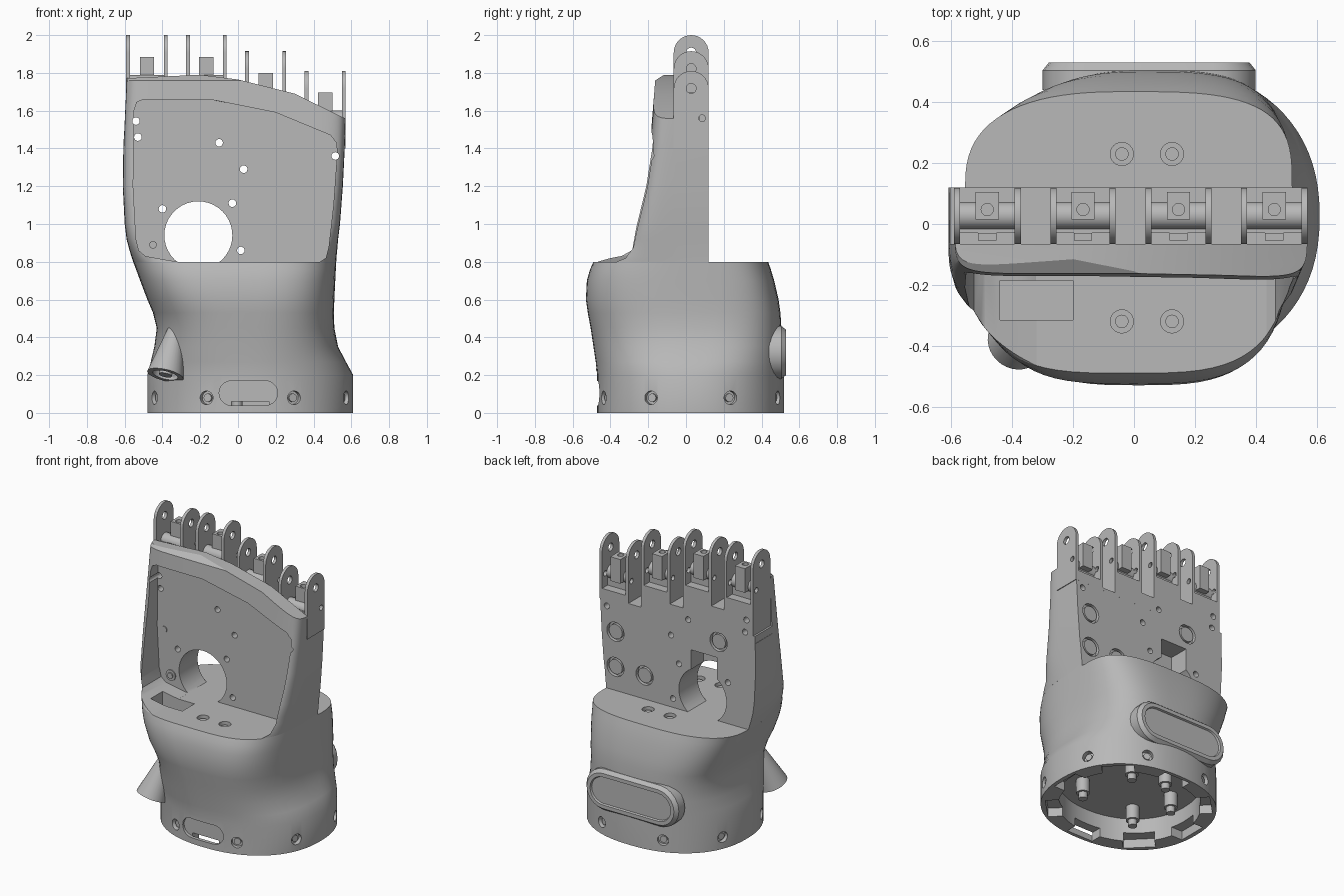
import bpy, bmesh
from math import cos, sin, pi, radians
from mathutils import Vector, Matrix

if "Cube" in bpy.data.objects:
    bpy.data.objects.remove(bpy.data.objects["Cube"])

grey = bpy.data.materials.new("plain grey")
grey.use_nodes = True
grey.diffuse_color = (0.48, 0.48, 0.48, 1)
grey.node_tree.nodes["Principled BSDF"].inputs["Base Color"].default_value = (0.48, 0.48, 0.48, 1)


def finish(name, bm):
    bmesh.ops.recalc_face_normals(bm, faces=bm.faces)
    mesh = bpy.data.meshes.new(name)
    bm.to_mesh(mesh)
    bm.free()
    mesh.materials.append(grey)
    ob = bpy.data.objects.new(name, mesh)
    bpy.context.collection.objects.link(ob)
    return ob


def activate(ob):
    bpy.ops.object.select_all(action='DESELECT')
    ob.select_set(True)
    bpy.context.view_layer.objects.active = ob


def smooth(ob, angle=32):
    activate(ob)
    bpy.ops.object.shade_smooth_by_angle(angle=radians(angle))


def loft(name, rings):
    bm = bmesh.new()
    loops = [[bm.verts.new(p) for p in ring] for ring in rings]
    n = len(loops[0])
    for a, b in zip(loops, loops[1:]):
        for i in range(n):
            j = (i + 1) % n
            bm.faces.new((a[i], a[j], b[j], b[i]))
    bm.faces.new(loops[0])
    bm.faces.new(loops[-1])
    return finish(name, bm)


def prism(name, pts, a, b, axis='y'):
    """Extrude a 2D profile: xz along y, or yz along x."""
    place = (lambda p, d: (p[0], d, p[1])) if axis == 'y' else (lambda p, d: (d, p[0], p[1]))
    return loft(name, [[place(p, d) for p in pts] for d in (a, b)])


def box(name, x0, x1, y0, y1, z0, z1):
    return prism(name, [(x0, z0), (x1, z0), (x1, z1), (x0, z1)], y0, y1)


def rod(name, centre, r, length, axis=(0, 0, 1), r2=None, segs=24):
    bm = bmesh.new()
    turn = Vector((0, 0, 1)).rotation_difference(Vector(axis)).to_matrix().to_4x4()
    bmesh.ops.create_cone(bm, cap_ends=True, segments=segs, radius1=r, radius2=r if r2 is None else r2,
                          depth=length, matrix=Matrix.Translation(centre) @ turn)
    return finish(name, bm)


def cut(target, cutters):
    for c in cutters:
        mod = target.modifiers.new("cut", 'BOOLEAN')
        mod.operation, mod.solver, mod.object = 'DIFFERENCE', 'EXACT', c
        activate(target)
        bpy.ops.object.modifier_apply(modifier=mod.name)
        bpy.data.objects.remove(c)


def obround(x0, x1, z0, z1, n=10):
    r, zc = (z1 - z0) / 2, (z0 + z1) / 2
    right = [(x1 - r + r * cos(t), zc + r * sin(t)) for t in (-pi / 2 + pi * i / n for i in range(n + 1))]
    left = [(x0 + r + r * cos(t), zc + r * sin(t)) for t in (pi / 2 + pi * i / n for i in range(n + 1))]
    return right + left


def power(v, e):
    return (1 if v >= 0 else -1) * abs(v) ** (2 / e)


def oval(x0, x1, y0, ym, y1, front, back, t):
    """Rounded section, widest at ym, with its own squareness in front and behind."""
    c, s = cos(t), sin(t)
    e = front if s < 0 else back + (2 * (back - 2.25) if c > 0 else 0)
    return ((x0 + x1) / 2 + (x1 - x0) / 2 * power(c, e),
            ym + ((y1 - ym) if s > 0 else (ym - y0)) * power(s, e))


# wrist body: rounded sections from the base ring up to the deck
BACK, FACE, FLOOR = .12, -.065, -.08
base = (-.48, .61, -.47, .025, .52, 2.25, 2.25)
sections = [(0, base), (.2, base), (.27, (-.462, .572, -.478, .03, .515, 2.4, 2.35)),
            (.35, (-.443, .53, -.49, .035, .51, 2.6, 2.5)), (.45, (-.43, .51, -.505, .045, .505, 2.8, 2.6)),
            (.53, (-.45, .508, -.52, .06, .5, 3, 2.65)), (.6, (-.48, .51, -.53, .075, .49, 3.2, 2.65)),
            (.7, (-.518, .515, -.525, .1, .467, 3.4, 2.65)), (.76, (-.54, .518, -.508, .115, .449, 3.5, 2.6)),
            (.8, (-.555, .52, -.49, BACK, .435, 3.5, 2.6))]
body = loft("wrist_body", [[(*oval(*s, 2 * pi * i / 80), z) for i in range(80)] for z, s in sections])
cavity = loft("cavity", [[(*oval(-.38, .51, -.38, .025, .43, 2.1, 2.25, 2 * pi * i / 48), z)
                          for i in range(48)] for z in (-.1, .16)])


def deck_pocket():
    return box("deck_pocket", -.44, -.2, -.315, -.185, .62, .9)


cutters = [cavity, deck_pocket(), prism("front_slot", obround(-.1, .21, .04, .17), -.6, -.44)]
deck_holes = [(x, y) for x in (-.04, .125) for y in (-.32, .23)]
cutters += [rod("deck_hole", (x, y, .8), .038, .1) for x, y in deck_holes]

# base ring: screw sockets on the outside and pockets under the rim
sockets = []
for k in range(8):
    t = pi / 8 + k * pi / 4
    x, y = oval(*base, t)
    sockets.append((x, y, Vector((cos(t), sin(t), 0))))
    cutters.append(rod("socket", (x, y, .08), .036, .06, sockets[-1][2]))
    u = k * pi / 4
    px, py = oval(-.41, .54, -.405, .025, .455, 2.2, 2.25, u)
    pocket = box("rim_pocket", -.05, .04, -.1, .1, -.1, .06)
    pocket.data.transform(Matrix.Translation((px, py, 0)) @ Matrix.Rotation(u, 4, 'Z'))
    cutters.append(pocket)
cut(body, cutters)
smooth(body)
for x, y, d in sockets:
    smooth(rod("base_screw", Vector((x, y, .08)) - d * .03, .022, .03, d))
for x, y in deck_holes:
    smooth(rod("deck_screw", (x, y, .765), .022, .04))
for degrees in (-30, 55, 104, 165, 226):
    t = radians(degrees)
    px, py = .065 + .29 * cos(t), .025 + .28 * sin(t)
    smooth(rod("inner_post", (px, py, .115), .042, .1))
    smooth(rod("inner_post_tip", (px, py, .05), .028, .05))

# thumb socket on the front corner
axis = Vector((.07, .1, .3)).normalized()
foot = Vector((-.385, -.385, .2))
thumb = rod("thumb_socket", foot + axis * .16, .098, .32, axis, .03, 32)
cut(thumb, [rod("thumb_bore", foot, .068, .1, axis)])
smooth(thumb)
smooth(rod("thumb_pin", foot + axis * .03, .035, .06, axis))

# raised oblong pad on the back
pad_rings = [(0, .44), (0, .505), (.02, .53), (.045, .53), (.05, .518)]
pad = loft("back_pad", [[(x, y, z) for x, z in obround(-.3 + d, .4 - d, .18 + d, .46 - d)]
                        for d, y in pad_rings])
smooth(pad)

# palm shell: flat back, rounded front, hollowed by the palm recess
shell_rows = [(.8, -.555, .52, -.49, 3.5), (.83, -.565, .522, -.445, 4), (.87, -.577, .526, -.37, 5),
              (.92, -.59, .53, -.325, 6.5), (1, -.6, .54, -.287, 8), (1.2, -.61, .555, -.23, 9),
              (1.4, -.607, .565, -.193, 10), (1.55, -.6, .57, -.18, 10), (1.76, -.59, .57, -.163, 10),
              (1.8, -.587, .57, -.1, 10)]
rings = []
for z, x0, x1, yf, e in shell_rows:
    half = [oval(x0, x1, yf, BACK, BACK, e, e, pi + pi * i / 64) for i in range(65)]
    rings.append([(x, y, z) for x, y in half])
shell = loft("palm_shell", rings)
recess = [(-.2, .78), (-.38, .81), (-.49, .83), (-.525, .86), (-.54, .92), (-.555, 1.2), (-.55, 1.6),
          (-.535, 1.645), (-.5, 1.66), (-.15, 1.66), (.2, 1.59), (.49, 1.47), (.52, 1.43), (.525, 1.38),
          (.505, 1.1), (.48, .88), (.465, .82), (.42, .79), (.3, .78)]
crown = [(-.8, 1.755), (-.585, 1.772), (-.2, 1.79), (0, 1.765), (.3, 1.69), (.565, 1.56), (.8, 1.44),
         (.8, 2.2), (-.8, 2.2)]
low_holes = [(.03, 1.29), (-.03, 1.11), (-.4, 1.08), (.015, .86), (.515, 1.36)]
high_holes = [(-.53, 1.46), (-.1, 1.43), (-.54, 1.545)]
back_rings = [(.45, 1.2), (.45, .96), (.23, .96), (-.33, 1.34)]
Y = (0, 1, 0)


def pin_holes(spots):
    return [rod("pin_hole", (x, 0, z), .02, .5, Y, segs=16) for x, z in spots]


cutters = [box("finger_room", -.8, .8, FACE, .5, 1.4, 2.2), deck_pocket(),
           prism("palm_recess", recess, -.9, FLOOR), prism("crown_trim", crown, -.9, .9),
           rod("palm_hole", (-.21, 0, .94), .18, .5, Y, segs=40),
           box("back_notch", -.32, -.12, -.02, .3, .95, 1.23)]
cutters += pin_holes(low_holes + high_holes)
cutters += [rod("ring_hole", (x, BACK, z), .065, .05, Y) for x, z in back_rings]
cut(shell, cutters)
smooth(shell)
for x, z in back_rings:
    smooth(rod("back_button", (x, BACK - .015, z), .05, .024, Y))
for x, z in ((-.5, 1.19), (.46, 1.19)):
    smooth(rod("palm_screw", (x, FLOOR, z), .02, .012, Y))
for r in (.036, .02):
    smooth(rod("palm_bolt", (-.45, FLOOR, .89), r, .05 - r, Y))

# knuckle plate with a bay for each finger and gaps between them
T = .02
fingers = [(-.592, -.372, 2.0), (-.275, -.06, 2.0), (.038, .255, 1.915), (.352, .57, 1.81)]
gaps = [1.45, 1.57, 1.5, 1.42, 1.42]
top = []
for i, (x0, x1, z) in enumerate(fingers):
    bay = z - .34
    top += [(x0, gaps[i]), (x0 + T, gaps[i]), (x0 + T, bay), (x1 - T, bay),
            (x1 - T, gaps[i + 1]), (x1, gaps[i + 1])]
plate = prism("knuckle_plate", [(-.605, 1.4), (-.605, 1.45)] + top + [(.57, 1.4)], FACE, BACK)
cut(plate, pin_holes(high_holes))

# finger lugs: round-topped ears with pivot holes, and the hinge between them
MID, R = (FACE + BACK) / 2, (BACK - FACE) / 2
X = (1, 0, 0)
for i, (x0, x1, z) in enumerate(fingers):
    for x, low in ((x0, gaps[i]), (x1 - T, gaps[i + 1])):
        arc = [(MID + R * cos(pi * k / 16), z - R + R * sin(pi * k / 16)) for k in range(17)]
        lug = prism("finger_lug", [(FACE, low), (BACK, low)] + arc, x, x + T, 'x')
        cut(lug, [rod("pivot", (x, MID, z - R), .026, .2, X),
                  rod("pin", (x, .085, z - .25), .018, .2, X, segs=16)])
        smooth(lug)
    xc = (x0 + x1) / 2
    box("hinge_block", x0 + T, x1 - T, -.03, .06, z - .34, z - .25)
    smooth(rod("hinge_barrel", (xc, MID, z - .255), .045, x1 - x0 - 2 * T, X))
    knob = box("hinge_knob", xc - .038, xc + .038, .015, .105, z - .28, z - .115)
    cut(knob, [rod("knob_hole", (xc, MID + .02, z - .115), .02, .1)])
    box("front_stop", xc - .03, xc + .03, -.055, -.03, z - .34, z - .24)
